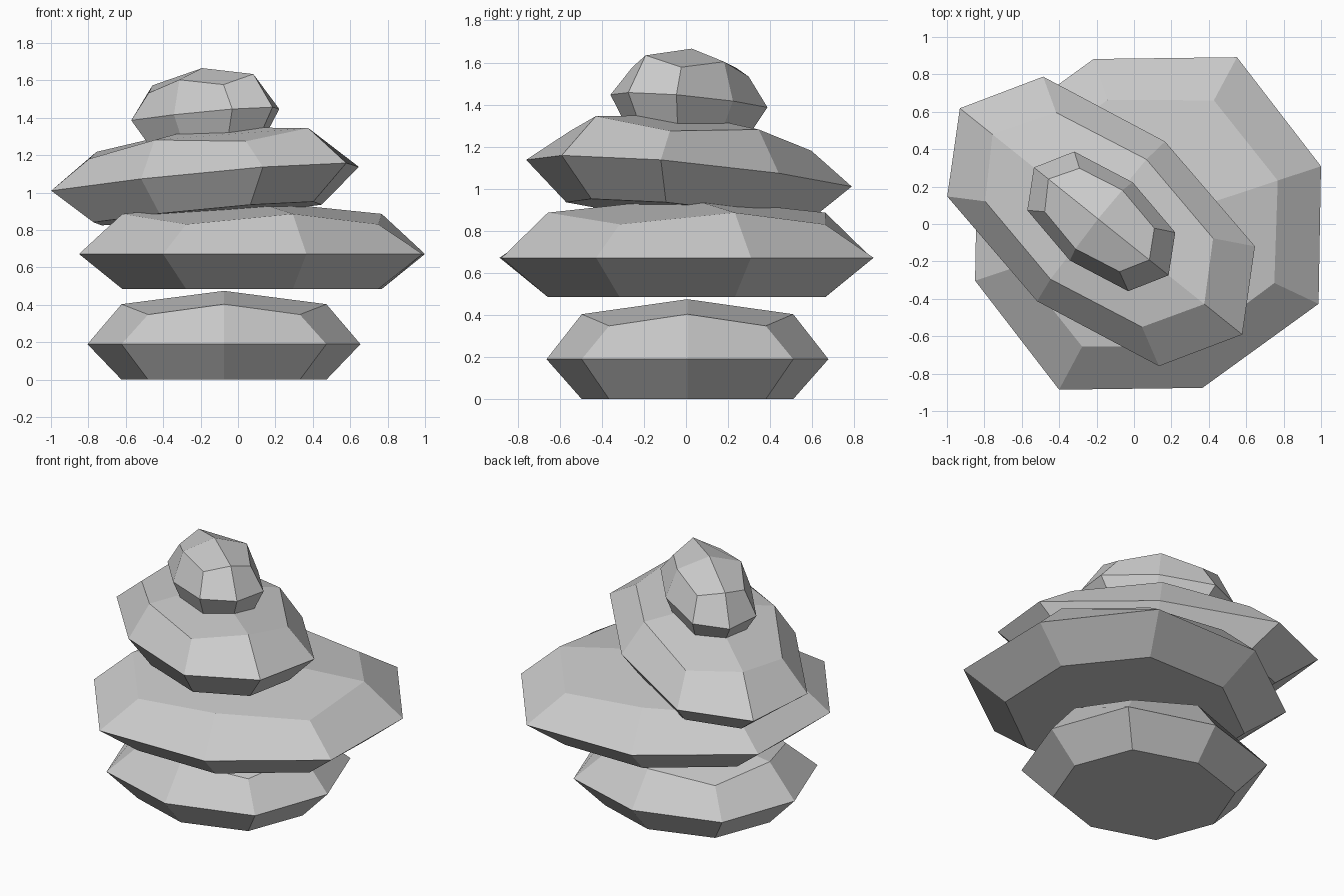
import bpy, bmesh
from math import radians

if "Cube" in bpy.data.objects:
    bpy.data.objects.remove(bpy.data.objects["Cube"])

# Pull-in of a once-smoothed cube: face centres, edge midpoints, corners
ROUNDING = {1: 1.0, 2: 0.75, 3: 5 / 9}


def stone(name, centre, radii, under, turn, tilt=0):
    """Rounded faceted pebble with a flat underside `under` below its centre."""
    bm = bmesh.new()
    bmesh.ops.create_cube(bm, size=2)
    bmesh.ops.subdivide_edges(bm, edges=bm.edges[:], cuts=1, use_grid_fill=True)
    for v in bm.verts:
        v.co *= ROUNDING[sum(abs(c) > 0.5 for c in v.co)]
        v.co.x *= radii[0]
        v.co.y *= radii[1]
        v.co.z = -under if v.co.z < -0.1 else v.co.z * radii[2]
    mesh = bpy.data.meshes.new(name)
    bm.to_mesh(mesh)
    bm.free()
    obj = bpy.data.objects.new(name, mesh)
    obj.location = centre
    obj.rotation_euler = (0, radians(-tilt), radians(turn))
    bpy.context.collection.objects.link(obj)
    return obj


# Stacked stones, bottom to top
stone("base_stone", (-0.075, 0.007, 0.19), (0.73, 0.67, 0.285), 0.19, 0)
stone("wide_stone", (0.075, 0.003, 0.672), (0.974, 0.926, 0.286), 0.187, 18.3)
stone("tilted_stone", (-0.176, 0.014, 1.074), (0.971, 0.547, 0.278), 0.186, -38.7, 5)
stone("top_stone", (-0.175, 0.014, 1.417), (0.463, 0.268, 0.25), 0.167, -38.7, 5)
